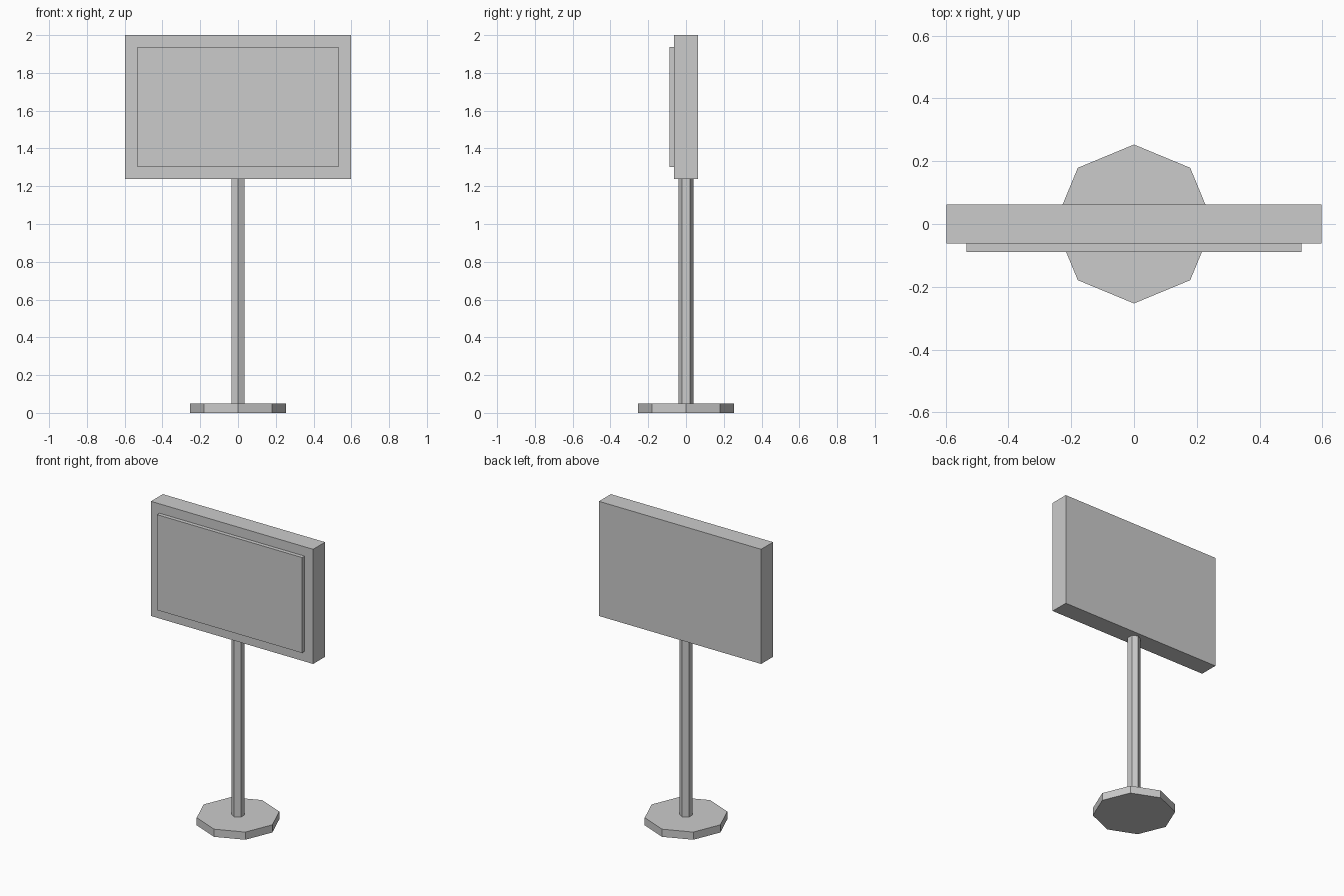
import bpy, math

if "Cube" in bpy.data.objects:
    bpy.data.objects.remove(bpy.data.objects["Cube"])

grey = bpy.data.materials.new("light_grey")
grey.diffuse_color = (0.6, 0.6, 0.6, 1)
grey.use_nodes = True
grey.node_tree.nodes["Principled BSDF"].inputs["Base Color"].default_value = grey.diffuse_color


def finish(obj, name):
    obj.name = name
    obj.data.materials.append(grey)


def box(name, lo, hi):
    """Box between two opposite corners."""
    centre = [(a + b) / 2 for a, b in zip(lo, hi)]
    bpy.ops.mesh.primitive_cube_add(size=1, location=centre)
    obj = bpy.context.object
    obj.scale = [b - a for a, b in zip(lo, hi)]
    bpy.ops.object.transform_apply(location=False, rotation=False, scale=True)
    finish(obj, name)


def prism(name, sides, radius, z0, z1):
    """Upright prism with a corner on the y axis."""
    bpy.ops.mesh.primitive_cylinder_add(vertices=sides, radius=radius, depth=z1 - z0,
                                        location=(0, 0, (z0 + z1) / 2))
    finish(bpy.context.object, name)


# Octagonal foot and hexagonal pole
prism("base", 8, 0.253, 0.0, 0.051)
prism("pole", 6, 0.04, 0.051, 1.237)

# Sign board with raised panel on the front
box("board", (-0.597, -0.0625, 1.237), (0.597, 0.0625, 2.0))
box("front_panel", (-0.533, -0.0885, 1.303), (0.533, -0.0625, 1.938))
